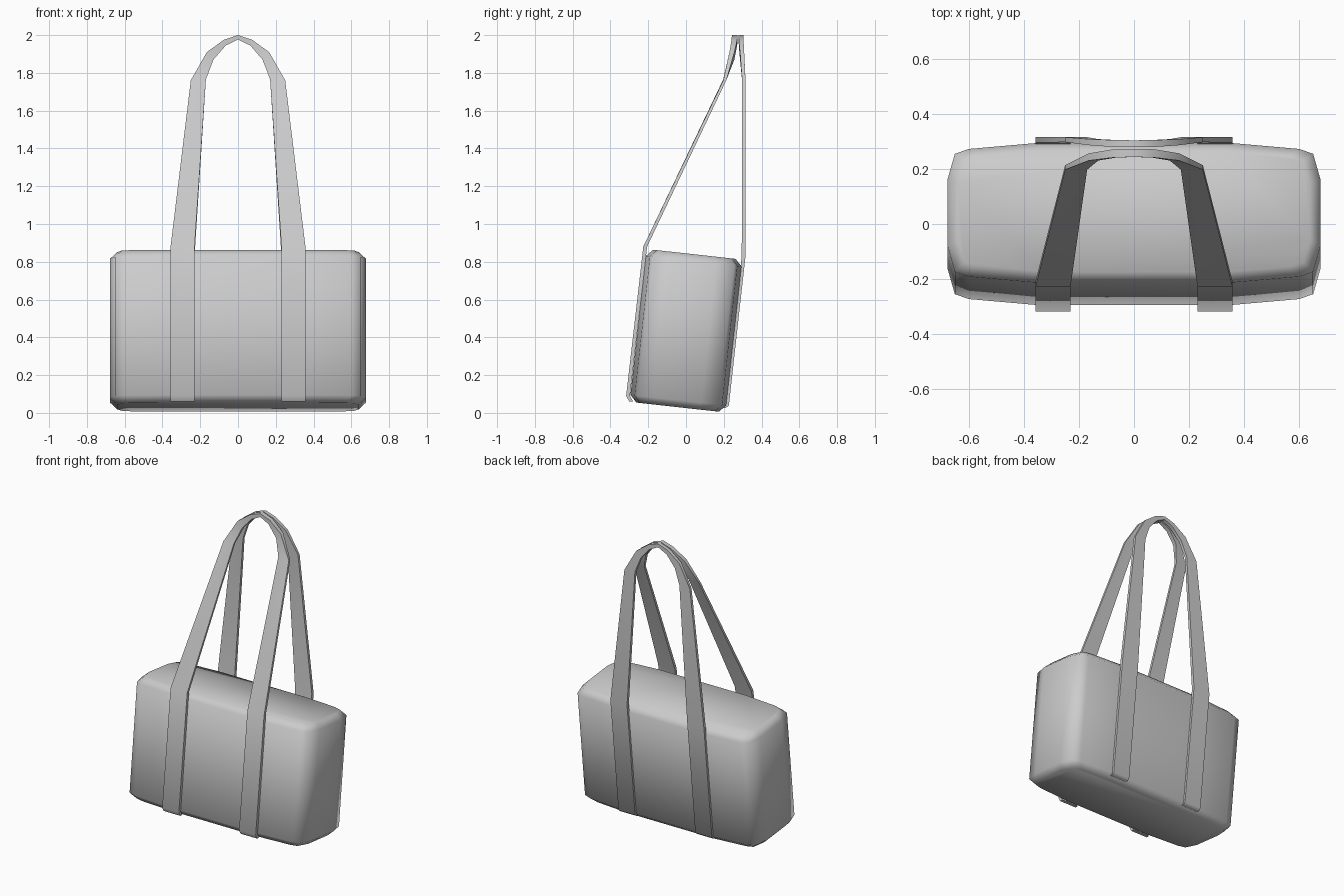
import bpy, math
from mathutils import Matrix, Vector

if "Cube" in bpy.data.objects:
    bpy.data.objects.remove(bpy.data.objects["Cube"])

TILT = Matrix.Translation((0, 0, 0.435)) @ Matrix.Rotation(math.radians(-6.3), 4, 'X')


def make_object(name, verts, faces, angle):
    mesh = bpy.data.meshes.new(name)
    mesh.from_pydata(verts, [], faces)
    obj = bpy.data.objects.new(name, mesh)
    bpy.context.collection.objects.link(obj)
    bpy.ops.object.select_all(action='DESELECT')
    obj.select_set(True)
    bpy.context.view_layer.objects.active = obj
    bpy.ops.object.mode_set(mode='EDIT')
    bpy.ops.mesh.select_all(action='SELECT')
    bpy.ops.mesh.normals_make_consistent(inside=False)
    bpy.ops.object.mode_set(mode='OBJECT')
    bpy.ops.object.shade_smooth_by_angle(angle=math.radians(angle))
    return obj


def loft(name, rings, angle):
    n = len(rings[0])
    verts = [v for ring in rings for v in ring]
    faces = [tuple(range(n)), tuple(range((len(rings) - 1) * n, len(rings) * n))]
    for r in range(len(rings) - 1):
        for i in range(n):
            j = (i + 1) % n
            faces.append((r * n + i, r * n + j, (r + 1) * n + j, (r + 1) * n + i))
    return make_object(name, verts, faces, angle)


# Bag body: bulged plan outline lofted upward, with chamfered rims, leaning back
quarter = [(0.677, 0.12), (0.65, 0.215), (0.60, 0.233), (0.35, 0.255)]
half = quarter + [(-x, y) for x, y in reversed(quarter)]
plan = half + [(-x, -y) for x, y in half]
body_rings = []
for height, sx, sy in [(-0.407, 0.945, 0.86), (-0.37, 1, 1), (0.37, 1, 1), (0.407, 0.945, 0.86)]:
    body_rings.append([TILT @ Vector((x * sx, y * sy, height)) for x, y in plan])
loft("bag_body", body_rings, 60)

# Handle front-view shape: outer x, outer z, inner x, inner z (from side to top)
ARCH = [(0.25, 1.76, 0.17, 1.765), (0.165, 1.91, 0.13, 1.87),
        (0.075, 1.975, 0.065, 1.945), (0.0, 2.0, 0.0, 1.977)]


def strap(name, legs, arch_y):
    """legs: (y, z) stations along the bag; arch_y: (y, thickness) over the arch."""
    rows = [(0.357, z, 0.23, z, y, 0.02) for y, z in legs]
    rows += [a + b for a, b in zip(ARCH, arch_y)]
    rows += [(-xo, zo, -xi, zi, y, t) for xo, zo, xi, zi, y, t in reversed(rows[:-1])]
    rings = []
    for xo, zo, xi, zi, y, t in rows:
        a, b = y - t / 2, y + t / 2
        rings.append([(xo, a, zo), (xo, b, zo), (xi, b, zi), (xi, a, zi)])
    loft(name, rings, 50)


# Straps run up the bag sides, then meet above the bag
strap("front_strap", [(-0.290, 0.06), (-0.307, 0.09), (-0.216, 0.88)],
      [(0.205, 0.016), (0.243, 0.026), (0.256, 0.03), (0.258, 0.03)])
strap("back_strap", [(0.20, 0.025), (0.217, 0.04), (0.305, 0.83)],
      [(0.306, 0.018), (0.297, 0.022), (0.292, 0.025), (0.291, 0.025)])
